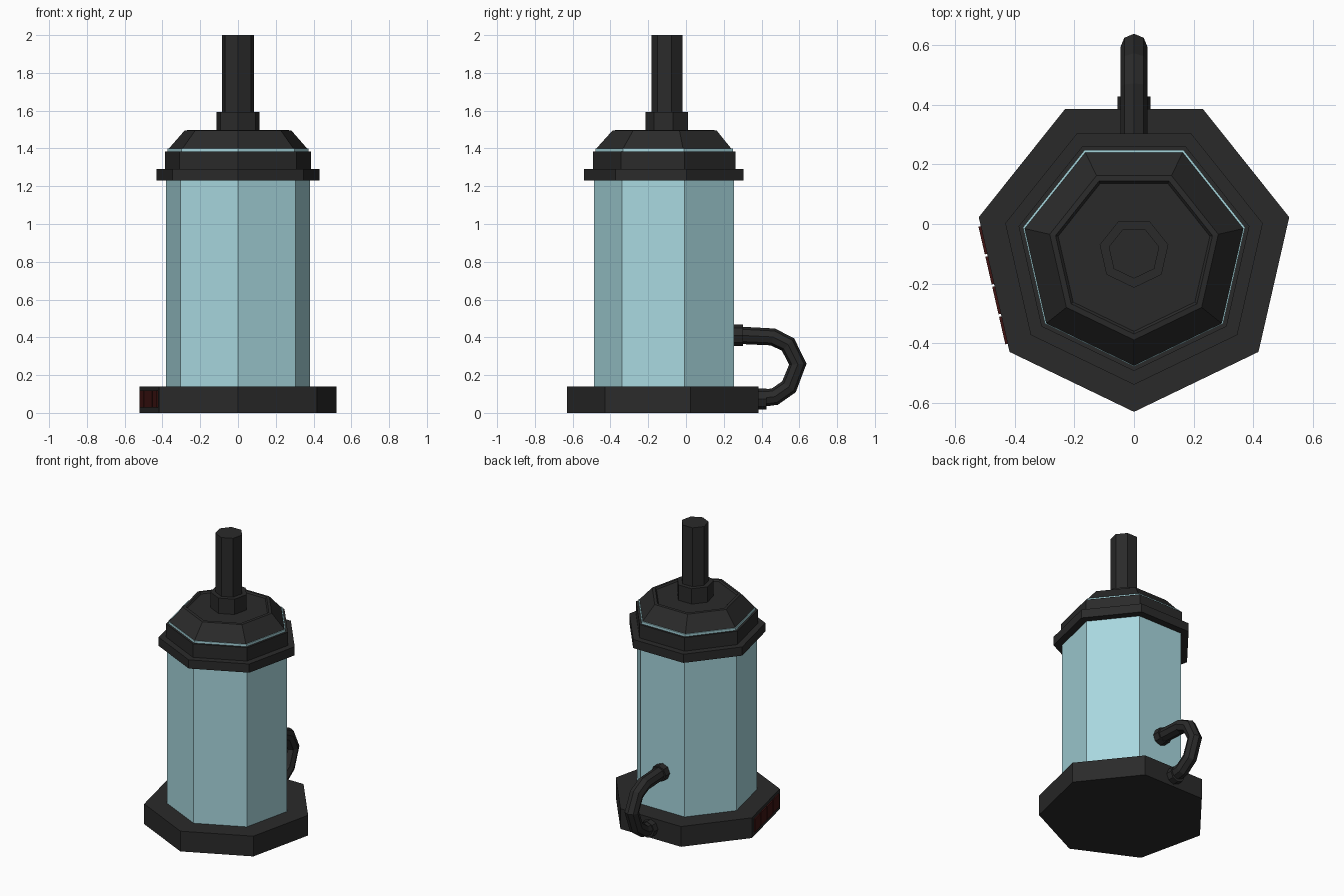
import bpy, bmesh
from math import sin, cos, pi
from mathutils import Vector

if "Cube" in bpy.data.objects:
    bpy.data.objects.remove(bpy.data.objects["Cube"])

CY = -0.096   # y of the vertical axis
SIDES = 7


def material(name, rgb):
    m = bpy.data.materials.new(name)
    m.diffuse_color = (*rgb, 1)
    m.use_nodes = True
    m.node_tree.nodes["Principled BSDF"].inputs["Base Color"].default_value = m.diffuse_color
    return m


BLACK = material("dark_metal", (0.023, 0.023, 0.023))
GLASS = material("pale_glass", (0.39, 0.68, 0.73))
RED = material("dark_red", (0.05, 0.007, 0.006))


def link(name, bm, mat):
    bmesh.ops.recalc_face_normals(bm, faces=bm.faces)
    me = bpy.data.meshes.new(name)
    bm.to_mesh(me)
    bm.free()
    me.materials.append(mat)
    ob = bpy.data.objects.new(name, me)
    bpy.context.collection.objects.link(ob)
    return ob


def heptagon(name, profile, mat, cy=CY):
    """Closed seven-sided solid from (radius, z) rings, one corner to the front."""
    bm = bmesh.new()
    rings = []
    for r, z in profile:
        angles = [-pi / 2 + 2 * pi * i / SIDES for i in range(SIDES)]
        rings.append([bm.verts.new((r * cos(a), cy + r * sin(a), z)) for a in angles])
    for lo, hi in zip(rings, rings[1:]):
        for i in range(SIDES):
            j = (i + 1) % SIDES
            bm.faces.new((lo[i], lo[j], hi[j], hi[i]))
    bm.faces.new(rings[0][::-1])
    bm.faces.new(rings[-1])
    return link(name, bm, mat)


# Body, from the bottom up
heptagon("base", [(0.534, 0), (0.534, 0.14)], BLACK)
heptagon("glass_tank", [(0.39, 0.13), (0.39, 1.25)], GLASS)
heptagon("lid_flange", [(0.443, 1.23), (0.443, 1.29)], BLACK)
heptagon("lid_ring", [(0.397, 1.28), (0.397, 1.383)], BLACK)
heptagon("light_strip", [(0.382, 1.37), (0.382, 1.399)], GLASS)
heptagon("lid_cone", [(0.377, 1.38), (0.377, 1.398), (0.29, 1.495),
                      (0.27, 1.497), (0.261, 1.487)], BLACK, CY - 0.003)
heptagon("pole_collar", [(0.118, 1.48), (0.118, 1.593)], BLACK)
heptagon("pole", [(0.087, 1.58), (0.087, 2.0)], BLACK)


# Hose and its end fittings
def tube(name, points, radius):
    cu = bpy.data.curves.new(name, 'CURVE')
    cu.dimensions = '3D'
    cu.bevel_depth = radius
    cu.bevel_resolution = 2
    cu.use_fill_caps = True
    sp = cu.splines.new('POLY')
    sp.points.add(len(points) - 1)
    for p, (y, z) in zip(sp.points, points):
        p.co = (0, y, z, 1)
    sp.use_smooth = False
    cu.materials.append(BLACK)
    ob = bpy.data.objects.new(name, cu)
    bpy.context.collection.objects.link(ob)


tube("hose", [(0.24, 0.413), (0.46, 0.402), (0.54, 0.362), (0.592, 0.258),
              (0.545, 0.138), (0.47, 0.086), (0.37, 0.074)], 0.046)
tube("hose_fitting_upper", [(0.24, 0.411), (0.302, 0.411)], 0.056)
tube("hose_fitting_lower", [(0.37, 0.073), (0.427, 0.073)], 0.056)

# Four red plates on the left front side of the base
a = Vector((-0.5206, 0.0228, 0))
b = Vector((-0.4175, -0.4289, 0))
along = (b - a).normalized()
normal = Vector((along.y, -along.x, 0))
for k in range(4):
    start = 0.031 + k * 0.1033
    bm = bmesh.new()
    bmesh.ops.create_cube(bm, size=1)
    for v in bm.verts:
        l, d, h = v.co
        v.co = (a + along * (start + (l + 0.5) * 0.095) + normal * (d * 0.016)
                + Vector((0, 0, 0.073 + h * 0.09)))
    link(f"red_plate_{k + 1}", bm, RED)
